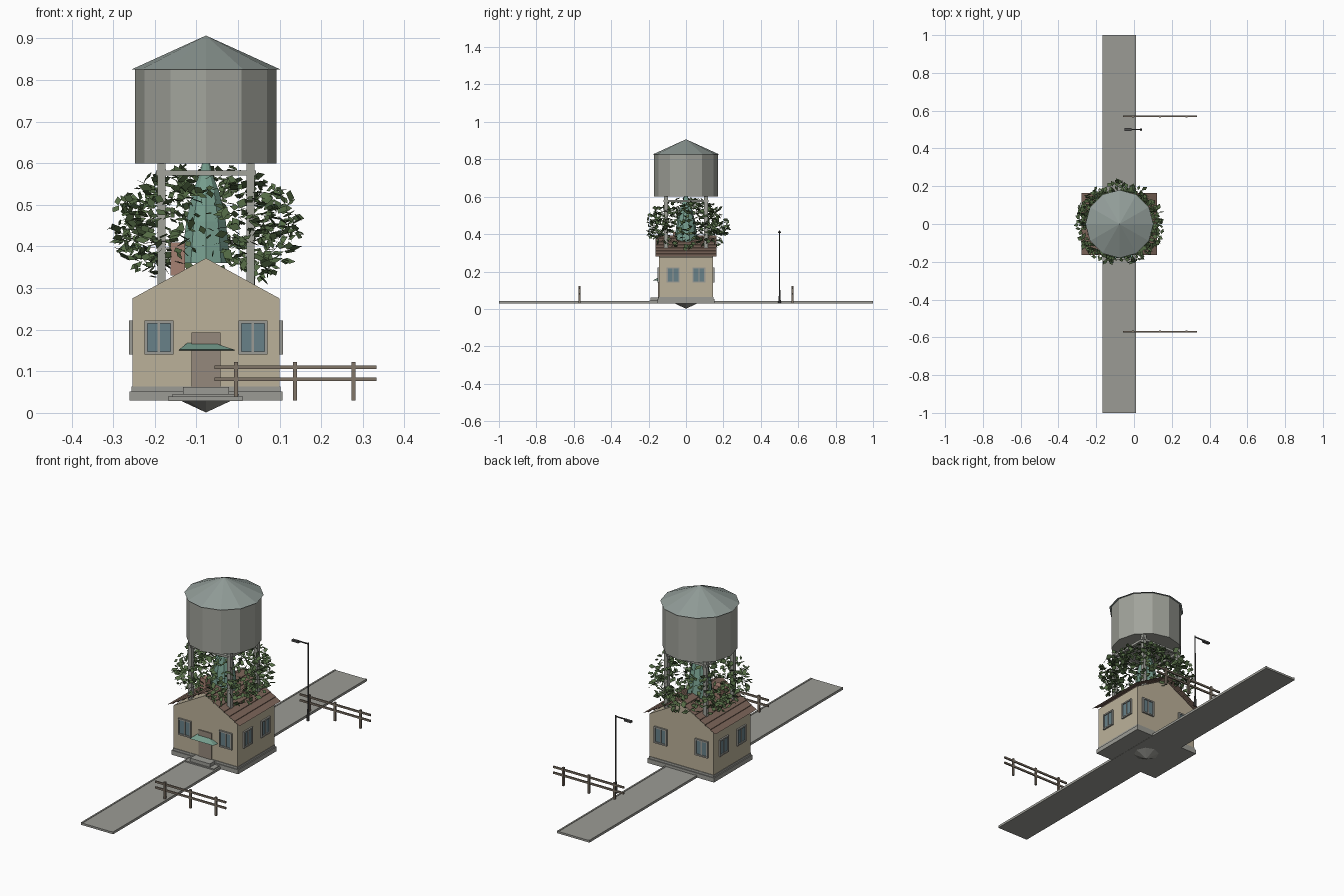
import bpy, bmesh, math, random
from mathutils import Vector, Matrix, Euler

if "Cube" in bpy.data.objects:
    bpy.data.objects.remove(bpy.data.objects["Cube"])

random.seed(7)
CX = -0.077  # house and tower axis


def mat(name, r, g, b):
    m = bpy.data.materials.new(name)
    m.diffuse_color = (r, g, b, 1)
    m.use_nodes = True
    m.node_tree.nodes["Principled BSDF"].inputs["Base Color"].default_value = m.diffuse_color
    return m


WALL = mat("plaster", .50, .44, .32)
STONE = mat("stone", .33, .33, .30)
ROOF = mat("roof_tile", .20, .13, .10)
WOOD = mat("wood", .22, .18, .14)
DOOR = mat("door_wood", .30, .25, .20)
GLASS = mat("glass", .14, .22, .25)
METAL = mat("tank_metal", .36, .37, .33)
CAP = mat("cap_metal", .28, .33, .31)
TEAL = mat("copper_green", .18, .34, .27)
LEAF = mat("leaf", .09, .15, .06)
DARK = mat("iron", .08, .08, .08)
BRICK = mat("brick", .38, .22, .17)


def mesh(name, verts, faces, m):
    me = bpy.data.meshes.new(name)
    me.from_pydata(verts, [], faces)
    bm = bmesh.new()
    bm.from_mesh(me)
    bmesh.ops.recalc_face_normals(bm, faces=bm.faces)
    bm.to_mesh(me)
    bm.free()
    o = bpy.data.objects.new(name, me)
    bpy.context.collection.objects.link(o)
    me.materials.append(m)
    return o


def box(name, x0, x1, y0, y1, z0, z1, m):
    v = [(x, y, z) for x in (x0, x1) for y in (y0, y1) for z in (z0, z1)]
    f = [(0, 1, 3, 2), (4, 6, 7, 5), (0, 4, 5, 1), (2, 3, 7, 6), (0, 2, 6, 4), (1, 5, 7, 3)]
    return mesh(name, v, f, m)


def extrude_y(name, pts, y0, y1, m, closed=True):
    n = len(pts)
    v = [(x, y0, z) for x, z in pts] + [(x, y1, z) for x, z in pts]
    f = [(i, (i + 1) % n, n + (i + 1) % n, n + i) for i in range(n if closed else n - 1)]
    if closed:
        f += [tuple(range(n)), tuple(range(n, 2 * n))]
    return mesh(name, v, f, m)


def cone(name, r0, r1, z0, z1, m, sides=12, x=CX, y=0):
    bm = bmesh.new()
    bmesh.ops.create_cone(bm, cap_ends=True, segments=sides, radius1=r0, radius2=r1, depth=z1 - z0,
                          matrix=Matrix.Translation((x, y, (z0 + z1) / 2)))
    bmesh.ops.remove_doubles(bm, verts=bm.verts, dist=1e-5)
    me = bpy.data.meshes.new(name)
    bm.to_mesh(me)
    bm.free()
    me.materials.append(m)
    o = bpy.data.objects.new(name, me)
    bpy.context.collection.objects.link(o)
    return o


# road with kerbs
box("road", -.160, .004, -1, 1, .029, .039, STONE)
for s in (-1, 1):
    c = -.078 + s * .085
    box("kerb", c - .004, c + .004, -1, 1, .029, .041, STONE)

# house body, plinth, step and door
box("plinth", CX - .184, CX + .184, -.152, .152, .030, .052, STONE)
box("plinth_top", CX - .179, CX + .179, -.148, .148, .052, .063, STONE)
W = .177
extrude_y("walls", [(CX - W, .06), (CX + W, .06), (CX + W, .275), (CX, .372), (CX - W, .275)],
          -.145, .145, WALL)
box("step", CX - .055, CX + .055, -.19, -.14, .045, .062, STONE)
box("lower_step", CX - .08, CX + .08, -.195, -.14, .030, .045, STONE)
box("door", CX - .035, CX + .035, -.150, -.14, .062, .193, DOOR)

# door canopy
mesh("canopy", [(CX - .045, -.145, .168), (CX + .02, -.145, .168), (CX + .068, -.180, .152),
                (CX - .065, -.180, .152), (CX - .065, -.145, .150), (CX + .068, -.145, .150)],
     [(0, 1, 2, 3), (0, 3, 4), (1, 5, 2), (2, 5, 4, 3), (0, 4, 5, 1)], TEAL)

# stepped tile roof, one sheet per side
ROWS = 7
for s in (-1, 1):
    pts = []
    for i in range(ROWS):
        a, b = i / ROWS, (i + 1) / ROWS
        pts += [(CX + s * .2 * a, .392 - .116 * a - .004), (CX + s * .2 * a, .392 - .116 * a)] if i else [(CX, .392)]
        pts.append((CX + s * .2 * b, .392 - .116 * b + .003))
    extrude_y("roof_side", pts, -.163, .163, ROOF, closed=False)
box("chimney", CX - .085, CX - .05, -.07, -.035, .33, .41, BRICK)


# windows: built facing -y, then turned onto each wall
def window(px, py, ang):
    M = Matrix.Translation((px, py, .181)) @ Matrix.Rotation(ang, 4, 'Z')
    w, h, t = .035, .041, .007
    parts = [("window_glass", -w + t, w - t, -.003, .004, -h + t, h - t, GLASS),
             ("window_mullion", -.003, .003, -.006, .004, -h + t, h - t, STONE)]
    for s in (-1, 1):
        a, b = sorted((s * w, s * (w - t)))
        parts.append(("window_jamb", a, b, -.008, .004, -h, h, STONE))
        a, b = sorted((s * h, s * (h - t)))
        parts.append(("window_rail", -w + t, w - t, -.008, .004, a, b, STONE))
    for p in parts:
        box(*p).data.transform(M)


for s in (-1, 1):
    window(CX + s * .113, -.145, 0)
    window(CX + s * .113, .145, math.pi)
    window(CX + W, s * .069, math.pi / 2)
    window(CX - W, s * .069, -math.pi / 2)

# water tank on four legs
cone("tank", .17, .17, .6, .826, METAL)
cone("tank_cap", .18, 0, .825, .907, CAP)
L = .107
for s in (-1, 1):
    for t in (-1, 1):
        x, y = CX + s * L, t * L
        box("tank_leg", x - .0095, x + .0095, y - .0095, y + .0095, .29, .6, METAL)
    box("front_brace", CX - .12, CX + .12, s * L - .006, s * L + .006, .571, .583, METAL)
    box("side_brace", CX + s * L - .006, CX + s * L + .006, -.12, .12, .571, .583, METAL)

# spire under the tank and the point beneath the house
prof = [(.36, .062), (.46, .05), (.53, .034), (.57, .018), (.607, .008)]
for (z0, r0), (z1, r1) in zip(prof, prof[1:]):
    cone("spire", r0, r1, z0, z1, TEAL, sides=10)
cone("base_point", 0, .062, .001, .030, STONE, sides=8)

# foliage: loose leaf quads in a hollow cloud
lv, lf = [], []
while len(lf) < 850:
    d = Vector([random.gauss(0, 1) for _ in range(3)]).normalized() * random.uniform(.5, 1.0) ** .6
    p = Vector((CX + d.x * .235, .005 + d.y * .225, .445 + d.z * .155))
    if p.z > .6 or (p.z < .32 and random.random() < .6):
        continue
    if abs(p.x - CX) < .035 and p.y < 0 and random.random() < .6:
        continue
    if abs(p.x - CX) < W and abs(p.y) < .15 and p.z < .395 - .55 * abs(p.x - CX):
        continue
    R = Euler((random.gauss(0, .7), random.gauss(0, .5), random.uniform(0, 6.28))).to_matrix()
    k = random.uniform(.6, 1.1)
    n = len(lv)
    lv += [p + R @ Vector(q) * k for q in ((-.017, -.006, 0), (.006, -.011, 0), (.017, .006, 0), (-.006, .011, 0))]
    lf.append((n, n + 1, n + 2, n + 3))
mesh("leaves", lv, lf, LEAF)

# two post-and-rail fences
for y in (-.57, .57):
    for x in (-.005, .137, .278):
        box("fence_post", x - .005, x + .005, y - .005, y + .005, .03, .122, WOOD)
    for z in (.081, .110):
        box("fence_rail", -.057, .333, y - .0035, y + .0035, z - .0045, z + .0045, WOOD)

# street lamp
cone("lamp_foot", .007, .006, .03, .07, DARK, 8, .037, .5)
cone("lamp_post", .004, .003, .07, .42, DARK, 8, .037, .5)
box("lamp_arm", -.02, .039, .4975, .5025, .411, .416, DARK)
box("lamp_head", -.05, -.012, .493, .507, .405, .414, DARK)
